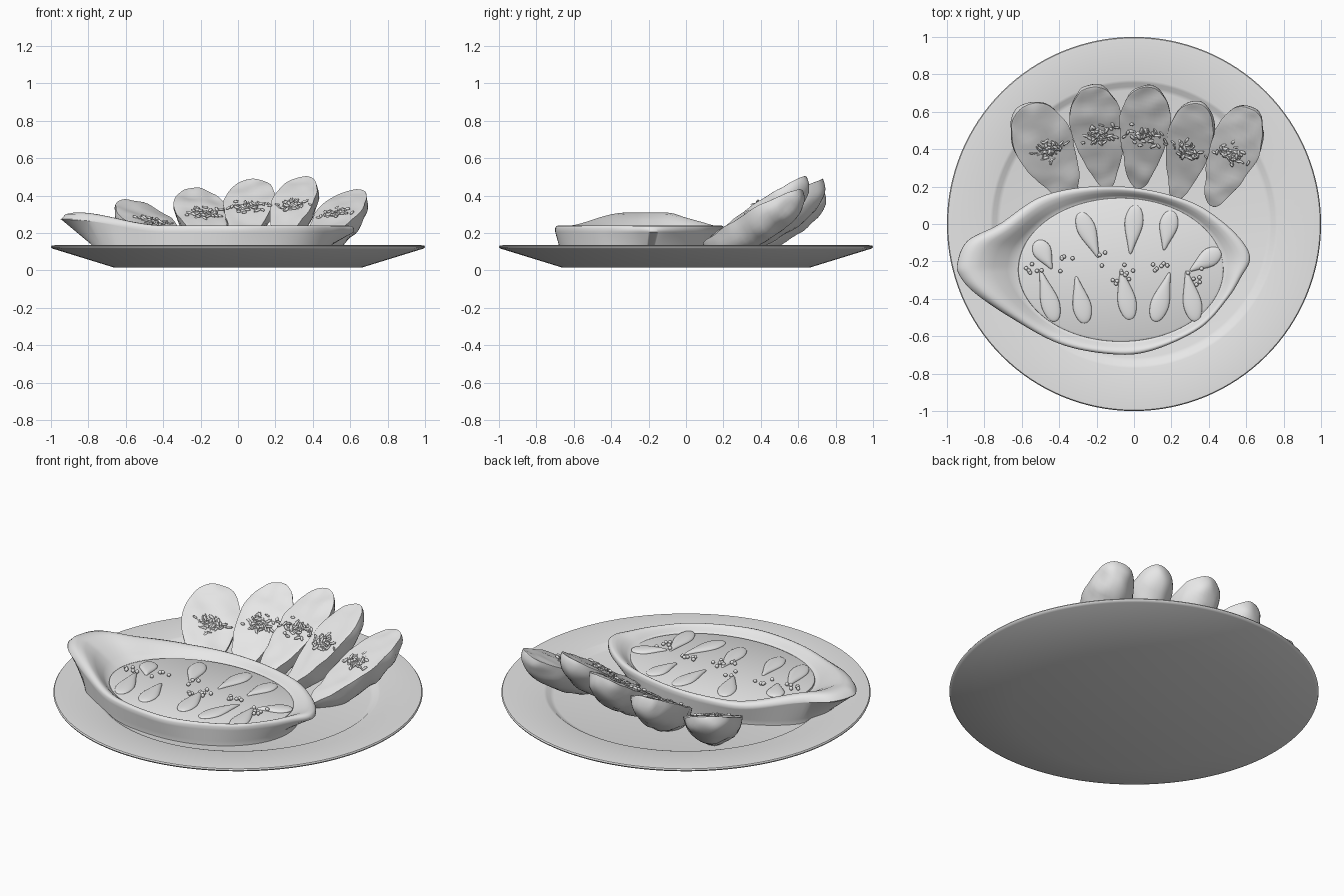
import bpy, bmesh, math, random
from mathutils import Vector, Matrix, noise

random.seed(4)
if "Cube" in bpy.data.objects:
    bpy.data.objects.remove(bpy.data.objects["Cube"], do_unlink=True)

grey = bpy.data.materials.new("plain_grey")
grey.use_nodes = True
grey.diffuse_color = (0.8, 0.8, 0.8, 1)
grey.node_tree.nodes["Principled BSDF"].inputs["Base Color"].default_value = (0.8, 0.8, 0.8, 1)


def finish(name, bm, angle=40):
    """Turn a bmesh into a named, smooth shaded object."""
    bmesh.ops.recalc_face_normals(bm, faces=bm.faces)
    mesh = bpy.data.meshes.new(name)
    bm.to_mesh(mesh)
    bm.free()
    mesh.materials.append(grey)
    obj = bpy.data.objects.new(name, mesh)
    bpy.context.collection.objects.link(obj)
    bpy.ops.object.select_all(action='DESELECT')
    obj.select_set(True)
    bpy.context.view_layer.objects.active = obj
    bpy.ops.object.shade_smooth_by_angle(angle=math.radians(angle))
    return obj


def loft(name, rings, angle=40):
    """Skin a list of equal closed rings and cap both ends."""
    bm = bmesh.new()
    loops = [[bm.verts.new(p) for p in ring] for ring in rings]
    count = len(loops[0])
    for low, high in zip(loops, loops[1:]):
        for i in range(count):
            j = (i + 1) % count
            bm.faces.new((low[i], low[j], high[j], high[i]))
    bm.faces.new(loops[0][::-1])
    bm.faces.new(loops[-1])
    return finish(name, bm, angle)


def circle(r, z, count=128):
    steps = [math.tau * i / count for i in range(count)]
    return [Vector((r * math.cos(a), r * math.sin(a), z)) for a in steps]


def smooth(t):
    t = min(max(t, 0), 1)
    return t * t * (3 - 2 * t)


# Plate: flat foot, conical underside, level rim and shallow well
plate = [(0.66, 0.015), (0.985, 0.115), (0.997, 0.12), (1.0, 0.127), (0.995, 0.134),
         (0.98, 0.135), (0.77, 0.132), (0.755, 0.128), (0.735, 0.112), (0.715, 0.107)]
loft("plate", [circle(r, z) for r, z in plate], 50)

# Dish: smooth outline with a broad spout on one end and a small grip on the other
CENTRE = Vector((-0.07, -0.245))
OUTLINE = [Vector(p) for p in (
    (-0.945, -0.21), (-0.89, -0.09), (-0.72, 0.0), (-0.5, 0.145), (-0.235, 0.2), (0.03, 0.19),
    (0.3, 0.12), (0.47, 0.015), (0.585, -0.1), (0.62, -0.19), (0.575, -0.28), (0.5, -0.4),
    (0.35, -0.56), (0.085, -0.68), (-0.13, -0.695), (-0.4, -0.64), (-0.66, -0.5),
    (-0.85, -0.37), (-0.93, -0.28))]


def closed_curve(points, steps=8):
    """Catmull-Rom curve through a closed set of points."""
    result, n = [], len(points)
    for i in range(n):
        a, b, c, d = (points[(i + k) % n] for k in (-1, 0, 1, 2))
        for s in range(steps):
            t = s / steps
            result.append(b + 0.5 * t * ((c - a) + t * ((2 * a - 5 * b + 4 * c - d)
                                                        + t * (3 * (b - c) + d - a))))
    return result


def oval(direction, rx, ry):
    """Point on an oval around the dish centre, in the given direction."""
    d = direction.normalized()
    return CENTRE + d / math.sqrt((d.x / rx) ** 2 + (d.y / ry) ** 2)


outer = closed_curve(OUTLINE)
inner = [oval(p - CENTRE, 0.55, 0.385) for p in outer]
foot = []
for p in outer:
    q = oval(p - CENTRE, 0.71 if p.x < CENTRE.x else 0.57, 0.435)
    limit = CENTRE + (p - CENTRE) * 0.98
    foot.append(q if (q - CENTRE).length < (limit - CENTRE).length else limit)
rim = [0.24 + 0.07 * smooth((-0.4 - p.x) / 0.52) for p in outer]
FILL = 0.2

rings = [[p.to_3d() + Vector((0, 0, z)) for p in foot] for z in (0.1, 0.135)]
rings.append([Vector((p.x, p.y, z - 0.035)) for p, z in zip(outer, rim)])
for s, k in ((0, 0.65), (0.08, 0.92), (0.22, 1), (0.38, 0.93), (0.6, 0.62), (0.82, 0.22), (1, -0.1)):
    rings.append([Vector((*p.lerp(q, s), FILL + (z - FILL) * k))
                  for p, q, z in zip(outer, inner, rim)])
loft("dish", rings, 60)

# Filling: low pool inside the dish
loft("filling", [[Vector((*CENTRE.lerp(p, s), z)) for p in inner]
                 for s, z in ((1, 0.185), (0.995, 0.198), (0.97, 0.203))], 50)


def pod(name, a, b, half, up, down, taper, roll=0, wobble=0.0, angle=35):
    """Long rounded body from narrow end a to broad end b; returns its face frame."""
    a, b = Vector(a), Vector(b)
    u = (b - a).normalized()
    w = Matrix.Rotation(roll, 3, u) @ u.cross(Vector((0, 0, 1))).normalized()
    n = w.cross(u)
    rings = []
    for i in range(29):
        t = 0.5 - 0.5 * math.cos(math.pi * (0.02 + 0.96 * i / 28))
        f = (1 - abs(2 * t - 1) ** 2.3) ** (1 / 2.3)
        width = half * f * (taper + (1 - taper) * smooth(t * 1.35))
        ring = []
        for k in range(32):
            ang = math.tau * k / 32
            c, s = math.cos(ang), math.sin(ang)
            p = a.lerp(b, t) + w * width * c + n * s * f * (up if s > 0 else down)
            ring.append(p + noise.noise_vector(p * 11) * wobble)
        rings.append(ring)
    loft(name, rings, angle)
    return a, b, u, w, n


def scatter(name, matrices, level):
    """Many small pieces in one object."""
    bm = bmesh.new()
    for m in matrices:
        bmesh.ops.create_icosphere(bm, subdivisions=level, radius=1, matrix=m)
    finish(name, bm, 50)


# Bread slices: fanned out, each with a heap of chopped herbs
breads = [
    ((-0.33, 0.13, 0.12), (-0.58, 0.63, 0.375), 0.165, 0.08),
    ((-0.14, 0.19, 0.14), (-0.235, 0.735, 0.44), 0.145, 0.0),
    ((0.02, 0.19, 0.16), (0.08, 0.73, 0.49), 0.145, -0.05),
    ((0.22, 0.13, 0.17), (0.345, 0.64, 0.5), 0.13, -0.1),
    ((0.41, 0.09, 0.14), (0.62, 0.62, 0.435), 0.14, -0.08),
]
for i, (low, high, half, roll) in enumerate(breads, 1):
    a, b, u, w, n = pod(f"bread_slice_{i}", low, high, half, 0.005, 0.15, 0.6, roll, 0.012)
    bits = []
    for _ in range(46):
        spot = (a.lerp(b, 0.53) + w * random.gauss(0, 0.042) + u * random.gauss(0, 0.026)
                + n * random.uniform(0.004, 0.016))
        turn = Matrix((w, u, n)).transposed().to_4x4() @ Matrix.Rotation(random.uniform(0, math.pi), 4, 'Z')
        size = Matrix.Diagonal((random.uniform(0.012, 0.026), random.uniform(0.005, 0.01), 0.008, 1))
        bits.append(Matrix.Translation(spot) @ turn @ size)
    scatter(f"herbs_{i}", bits, 1)

# Soft drop-shaped lumps in the filling, from thin tail to round head
drops = [
    ((-0.5, -0.25), (-0.42, -0.52)), ((-0.31, -0.28), (-0.26, -0.53)),
    ((-0.07, -0.24), (-0.02, -0.51)), ((0.19, -0.26), (0.11, -0.52)),
    ((0.28, -0.25), (0.33, -0.52)), ((-0.44, -0.24), (-0.52, -0.09)),
    ((-0.19, -0.18), (-0.29, 0.06)), ((-0.02, -0.16), (0.01, 0.1)),
    ((0.16, -0.14), (0.2, 0.07)), ((0.3, -0.25), (0.46, -0.14)),
]
for i, (tail, head) in enumerate(drops, 1):
    pod(f"filling_lump_{i}", (*tail, 0.203), (*head, 0.203), 0.052, 0.016, 0.01, 0.35, angle=60)

# Peppercorns: small clusters along the middle of the filling
clusters = [(-0.53, -0.22, 6), (-0.34, -0.21, 5), (-0.14, -0.2, 3), (-0.06, -0.27, 10),
            (0.15, -0.24, 6), (0.33, -0.28, 6)]
corns = []
for x, y, count in clusters:
    for _ in range(count):
        spot = (x + random.uniform(-0.055, 0.055), y + random.uniform(-0.055, 0.055), 0.214)
        corns.append(Matrix.Translation(spot) @ Matrix.Scale(0.011, 4))
scatter("peppercorns", corns, 2)
